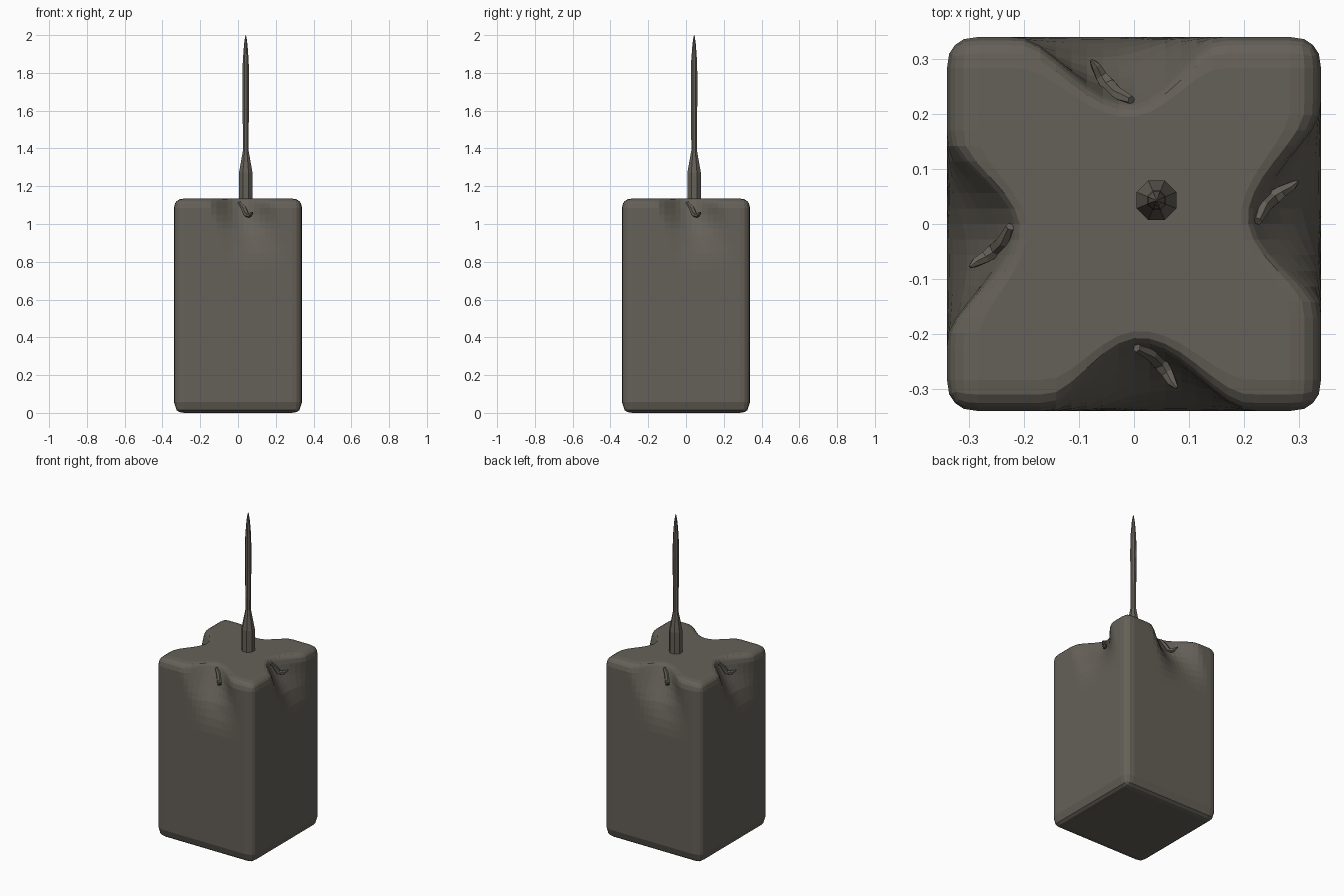
import bpy, bmesh, math
from mathutils import Vector, Matrix

if "Cube" in bpy.data.objects:
    bpy.data.objects.remove(bpy.data.objects["Cube"])

HALF, TOP, R = 0.34, 1.135, 0.05

mat = bpy.data.materials.new("dark warm grey")
mat.diffuse_color = (0.13, 0.118, 0.098, 1)
mat.use_nodes = True
mat.node_tree.nodes["Principled BSDF"].inputs["Base Color"].default_value = mat.diffuse_color


def finish(bm, name):
    bmesh.ops.recalc_face_normals(bm, faces=bm.faces)
    me = bpy.data.meshes.new(name)
    bm.to_mesh(me)
    bm.free()
    me.materials.append(mat)
    ob = bpy.data.objects.new(name, me)
    bpy.context.collection.objects.link(ob)
    return ob


def loft(bm, rings):
    """Skin a list of vertex rings and cap both ends."""
    n = len(rings[0])
    for a, b in zip(rings, rings[1:]):
        for i in range(n):
            j = (i + 1) % n
            bm.faces.new((a[i], a[j], b[j], b[i]))
    bm.faces.new(rings[0][::-1])
    bm.faces.new(rings[-1])


def lerp_table(table, t):
    for (a, va), (b, vb) in zip(table, table[1:]):
        if t <= b:
            return va + (vb - va) * max(0, (t - a) / (b - a))
    return table[-1][1]


DEPTH = [(0.78, 0), (0.85, 0.012), (0.93, 0.035), (1.03, 0.085), (1.10, 0.115), (1.135, 0.12)]


def melt(u, d, z):
    """Push a rim point inward where a side has slumped."""
    depth = lerp_table(DEPTH, z)
    centre = 0.01 + 0.06 * min(1, max(0, (1.1 - z) / 0.2))
    w = abs(u - centre) / (0.17 if u < centre else 0.2)
    fall = (1 - w * w) ** 2 if w < 1 else 0
    if d > 0.12:
        d -= depth * fall * (d - 0.12) / (HALF - 0.12)
    return d


# Body: rounded block with four slumped notches in its top rim
bm = bmesh.new()
bmesh.ops.create_cube(bm, size=2)
bmesh.ops.subdivide_edges(bm, edges=bm.edges[:], cuts=23, use_grid_fill=True)
size = Vector((HALF, HALF, TOP / 2))
core = size - Vector((R, R, R))
for v in bm.verts:
    t = v.co.copy()
    t.z = 1 - 2 * ((1 - t.z) / 2) ** 1.25      # denser rows near the top
    p = Vector([t[i] * size[i] for i in range(3)])
    q = Vector([max(-core[i], min(core[i], p[i])) for i in range(3)])
    off = p - q
    if off.length > 1e-6:
        p = q + off.normalized() * R
    p.z += TOP / 2
    for k in range(4):
        rot = Matrix.Rotation(k * math.pi / 2, 3, 'Z')
        s = rot.transposed() @ p
        if -s.y > abs(s.x):
            s.y = -melt(s.x, -s.y, s.z)
            p = rot @ s
            break
    v.co = p
finish(bm, "body")

# Spike: eight-sided stem, thick foot, pointed tip
bm = bmesh.new()
profile = [(1.12, 0.039), (1.27, 0.039), (1.39, 0.016), (1.75, 0.019),
           (1.86, 0.017), (1.95, 0.010), (1.99, 0.004), (2.0, 0.001)]
rings = [[bm.verts.new((0.041 + r * math.cos((i + 0.5) * math.pi / 4),
                        0.043 + r * math.sin((i + 0.5) * math.pi / 4), z))
          for i in range(8)] for z, r in profile]
loft(bm, rings)
finish(bm, "spike")

# Drips: a small hooked curl in each notch
path = [((0.005, -0.225, 1.115), 0.008), ((0.03, -0.235, 1.085), 0.014),
        ((0.045, -0.25, 1.05), 0.015), ((0.06, -0.27, 1.045), 0.012),
        ((0.07, -0.288, 1.055), 0.009), ((0.078, -0.298, 1.062), 0.003)]
for k in range(4):
    bm = bmesh.new()
    pts = [Vector(p) for p, _ in path]
    rings = []
    for i, (p, r) in enumerate(path):
        tan = pts[min(i + 1, len(pts) - 1)] - pts[max(i - 1, 0)]
        side = tan.cross(Vector((1, 1, 0))).normalized()
        up = side.cross(tan).normalized()
        rings.append([bm.verts.new(pts[i] + r * (math.cos(a) * side + math.sin(a) * up))
                      for a in (j * math.tau / 6 for j in range(6))])
    loft(bm, rings)
    bmesh.ops.rotate(bm, verts=bm.verts, cent=(0, 0, 0),
                     matrix=Matrix.Rotation(k * math.pi / 2, 3, 'Z'))
    finish(bm, "drip_%d" % (k + 1))
